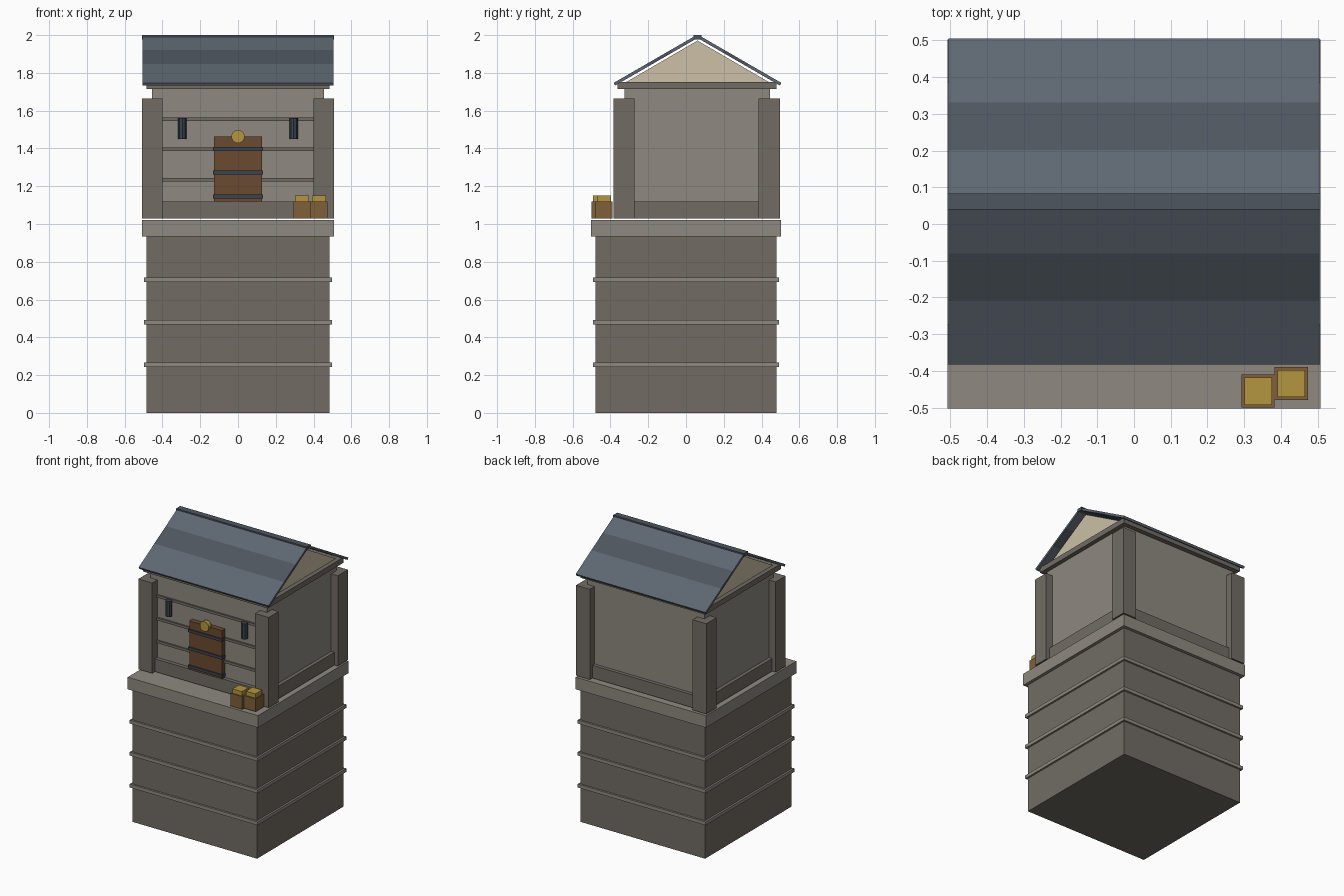
import bpy, bmesh, math
from mathutils import Vector

if "Cube" in bpy.data.objects:
    bpy.data.objects.remove(bpy.data.objects["Cube"])


def mat(name, hexcode):
    m = bpy.data.materials.new(name)
    srgb = [int(hexcode[i:i + 2], 16) / 255 for i in (0, 2, 4)]
    m.diffuse_color = [((c + 0.055) / 1.055) ** 2.4 for c in srgb] + [1]
    m.use_nodes = True
    m.node_tree.nodes["Principled BSDF"].inputs["Base Color"].default_value = m.diffuse_color
    return m


LIGHT = mat("light_stone", "8e8980")
DARK = mat("dark_stone", "716c64")
CREAM = mat("plaster", "ccc0a6")
SLATE = mat("slate", "5e6772")
SLATE_DARK = mat("dark_slate", "4e565f")
WOOD = mat("door_wood", "6b4a30")
CRATE = mat("crate_wood", "80603a")
IRON = mat("iron", "3a434f")
GOLD = mat("brass", "b39540")


def finish(name, bm, material):
    bmesh.ops.recalc_face_normals(bm, faces=bm.faces)
    me = bpy.data.meshes.new(name)
    bm.to_mesh(me)
    bm.free()
    me.materials.append(material)
    ob = bpy.data.objects.new(name, me)
    bpy.context.collection.objects.link(ob)
    return ob


def extrude_x(name, profile, x0, x1, material):
    """Closed (y, z) profile extruded along x."""
    bm = bmesh.new()
    f = bm.faces.new([bm.verts.new((x0, y, z)) for y, z in profile])
    r = bmesh.ops.extrude_face_region(bm, geom=[f])
    verts = [v for v in r["geom"] if isinstance(v, bmesh.types.BMVert)]
    bmesh.ops.translate(bm, verts=verts, vec=(x1 - x0, 0, 0))
    return finish(name, bm, material)


def box(name, x, y, z, material):
    prof = [(y[0], z[0]), (y[1], z[0]), (y[1], z[1]), (y[0], z[1])]
    return extrude_x(name, prof, x[0], x[1], material)


def cylinder(name, loc, r, depth, sides, material, rot_x=0):
    bm = bmesh.new()
    bmesh.ops.create_cone(bm, cap_ends=True, segments=sides, radius1=r, radius2=r, depth=depth)
    ob = finish(name, bm, material)
    ob.location = loc
    ob.rotation_euler.x = rot_x
    return ob


# Tall stone base with string courses and a top slab
box("base", (-.485, .485), (-.48, .48), (0, .935), DARK)
for z in (.255, .48, .705):
    box("base_course", (-.498, .498), (-.493, .493), (z - .012, z + .012), LIGHT)
box("base_slab", (-.507, .507), (-.502, .502), (.935, 1.02), LIGHT)

# House body, plinth and wall plate
box("house_walls", (-.455, .455), (-.325, .445), (1.03, 1.72), LIGHT)
box("house_plinth", (-.48, .48), (-.352, .47), (1.03, 1.12), DARK)
box("wall_plate", (-.485, .485), (-.362, .478), (1.715, 1.753), DARK)

# Corner piers
for x in ((-.507, -.4), (.4, .507)):
    for y in ((-.383, -.272), (.385, .498)):
        box("corner_pier", x, y, (1.03, 1.665), DARK)

# Front wall courses
for z in (1.235, 1.395, 1.555):
    box("wall_course", (-.41, .41), (-.335, -.32), (z - .009, z + .009), DARK)

# Gable block under the roof
MID = .061
extrude_x("gable", [(MID - .375, 1.753), (MID + .375, 1.753), (MID, 1.971)], -.455, .455, CREAM)

# Roof slopes, each in three slate strips
SLOPE = math.tan(math.radians(30))


def roof_top(d):
    return 1.747 + SLOPE * (.444 - d)


for s in (-1, 1):
    for d0, d1, m in ((.01, .141, SLATE), (.141, .27, SLATE_DARK), (.27, .444, SLATE)):
        prof = [(d0, roof_top(d0)), (d1, roof_top(d1)),
                (d1 - .008, roof_top(d1) - .014), (d0 - .008, roof_top(d0) - .014)]
        extrude_x("roof_strip", [(MID + s * d, z) for d, z in prof], -.505, .505, m)
box("ridge_cap", (-.508, .508), (MID - .022, MID + .022), (1.978, 2.0), SLATE_DARK)

# Door with iron straps and a round brass emblem
box("door", (-.127, .127), (-.36, -.32), (1.12, 1.463), WOOD)
for z in (1.145, 1.272, 1.397):
    box("door_strap", (-.132, .132), (-.368, -.33), (z - .01, z + .01), IRON)
cylinder("door_disc", (0, -.36, 1.463), .035, .03, 16, GOLD, math.pi / 2)

# Wall lanterns
for x in (-.295, .295):
    cylinder("lantern", (x, -.348, 1.505), .022, .11, 8, IRON)

# Two crates with brass lids
for x, y in ((.338, -.455), (.428, -.434)):
    box("crate", (x - .045, x + .045), (y - .045, y + .045), (1.03, 1.12), CRATE)
    box("crate_lid", (x - .037, x + .037), (y - .037, y + .037), (1.12, 1.15), GOLD)
